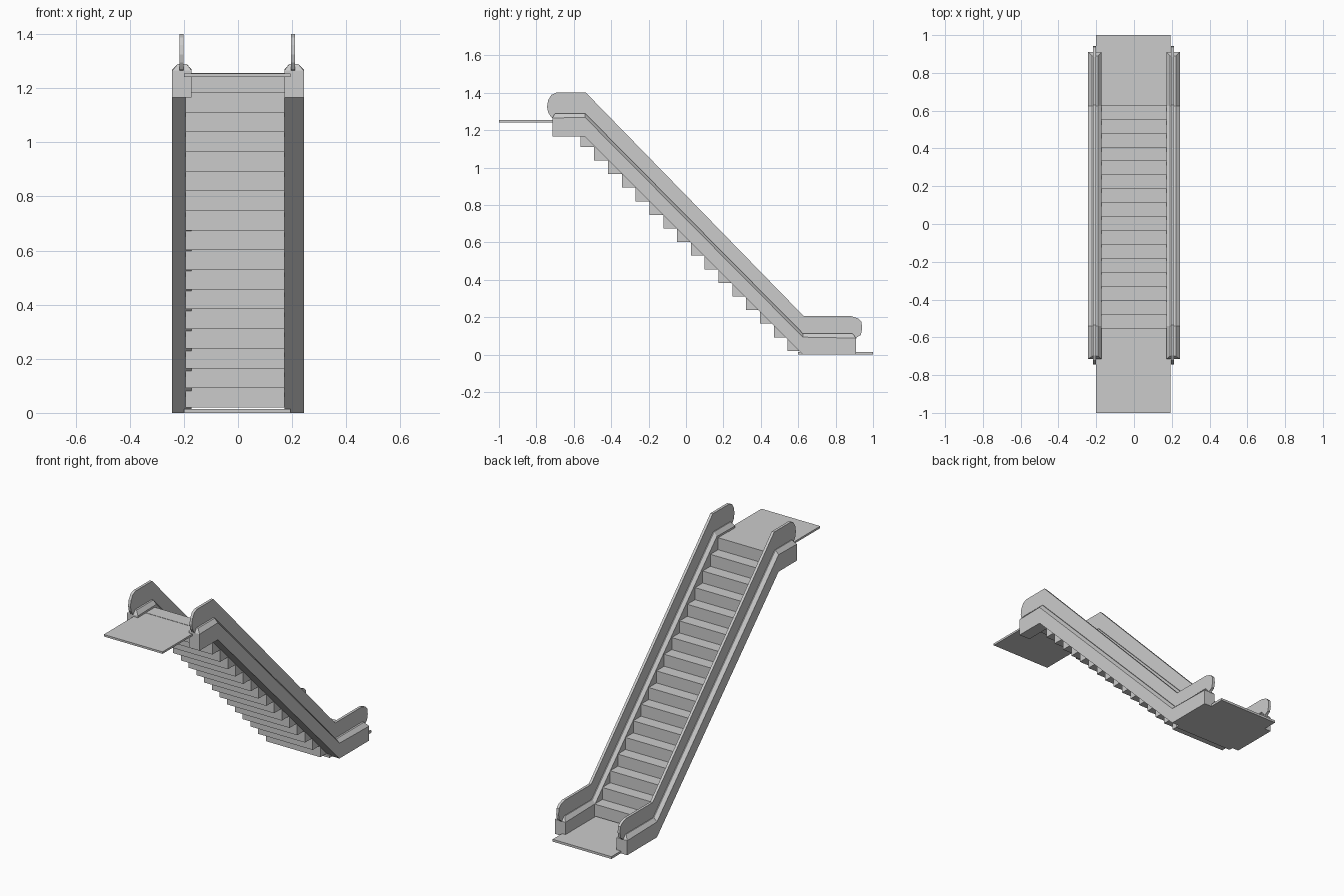
import bpy, bmesh

if "Cube" in bpy.data.objects:
    bpy.data.objects.remove(bpy.data.objects["Cube"])

CX = -0.003  # slight offset of the whole cross-section


def make_object(name, bm):
    bmesh.ops.recalc_face_normals(bm, faces=bm.faces[:])
    mesh = bpy.data.meshes.new(name)
    bm.to_mesh(mesh)
    bm.free()
    obj = bpy.data.objects.new(name, mesh)
    bpy.context.collection.objects.link(obj)
    return obj


def add_box(bm, x0, x1, y0, y1, z0, z1):
    verts = bmesh.ops.create_cube(bm, size=1)["verts"]
    for v in verts:
        v.co = ((x0 + x1) / 2 + v.co.x * (x1 - x0),
                (y0 + y1) / 2 + v.co.y * (y1 - y0),
                (z0 + z1) / 2 + v.co.z * (z1 - z0))


def box(name, *dims):
    bm = bmesh.new()
    add_box(bm, *dims)
    return make_object(name, bm)


def extrude_profile(name, points, x0, x1):
    # Side profile (y, z) extruded across x
    bm = bmesh.new()
    face = bm.faces.new([bm.verts.new((x0, y, z)) for y, z in points])
    new = bmesh.ops.extrude_face_region(bm, geom=[face])["geom"]
    bmesh.ops.translate(bm, vec=(x1 - x0, 0, 0),
                        verts=[g for g in new if isinstance(g, bmesh.types.BMVert)])
    return make_object(name, bm)


def skirt(name, side):
    # Box-section base with sloped shoulders, swept along the incline
    # station: y at walls, y at ridge, bottom z, shoulder z, ridge z
    stations = [(-0.715, -0.70, 1.165, 1.265, 1.29),
                (-0.54, -0.54, 1.165, 1.268, 1.29),
                (0.625, 0.625, 0.0, 0.093, 0.113),
                (0.91, 0.89, 0.0, 0.088, 0.113)]
    bm = bmesh.new()
    rings = []
    for y, yr, zb, zs, zr in stations:
        section = [(0.243, y, zb), (0.243, y, zs), (0.222, yr, zr),
                   (0.19, yr, zr), (0.171, y, zs), (0.171, y, zb)]
        rings.append([bm.verts.new((side * x, py, z)) for x, py, z in section])
    for a, b in zip(rings, rings[1:]):
        for i in range(6):
            j = (i + 1) % 6
            bm.faces.new((a[i], a[j], b[j], b[i]))
    for r in (rings[0], rings[-1]):
        bm.faces.new((r[0], r[1], r[4], r[5]))
        bm.faces.new((r[1], r[2], r[3], r[4]))
    return make_object(name, bm)


# Landing plates
box("upper_landing", -0.2, 0.194, -1.0, -0.6, 1.242, 1.254)
box("lower_landing", -0.2, 0.194, 0.6, 1.0, 0.0, 0.014)

# Flight of overlapping box steps
bm = bmesh.new()
for i in range(-1, 16):
    y, z = 0.0739 * i, -0.0727 * i
    add_box(bm, -0.194, 0.172, -0.565 + y, -0.478 + y, 1.11 + z, 1.183 + z)
make_object("steps", bm)

# Balustrade outline with rounded ends
rail = [(-0.535, 1.4), (-0.695, 1.4), (-0.72, 1.388), (-0.737, 1.36),
        (-0.743, 1.325), (-0.737, 1.295), (-0.722, 1.27), (-0.70, 1.255),
        (-0.54, 1.255), (0.62, 0.085), (0.89, 0.085), (0.905, 0.08),
        (0.915, 0.093), (0.935, 0.105), (0.942, 0.14), (0.938, 0.175),
        (0.92, 0.193), (0.885, 0.205), (0.63, 0.205)]
for label, side in (("left", -1), ("right", 1)):
    skirt(label + "_skirt", side)
    c = CX + side * 0.206
    extrude_profile(label + "_balustrade", rail, c - 0.008, c + 0.008)
